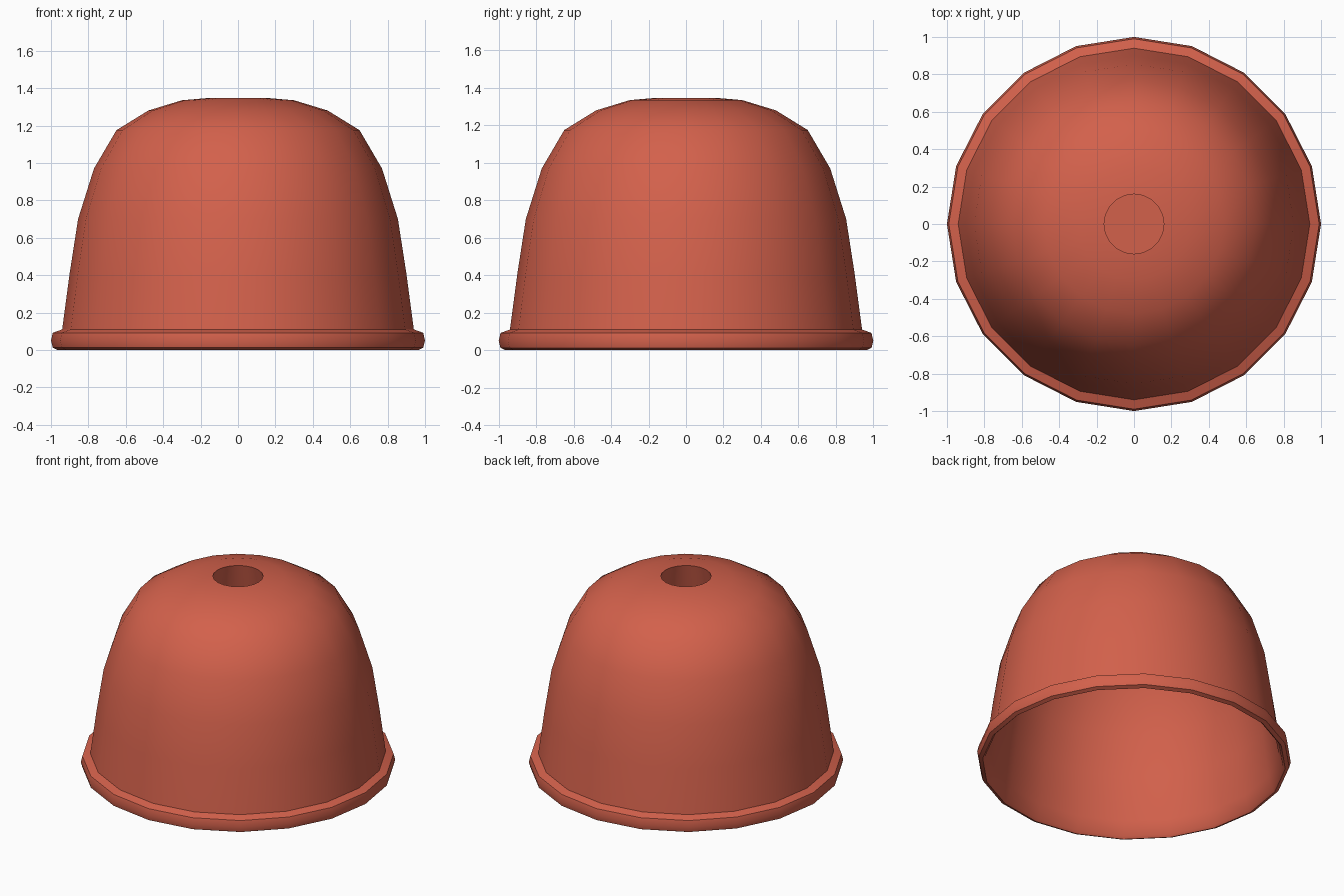
import bpy
import bmesh
from math import radians, sin, cos, tau

cube = bpy.data.objects.get("Cube")
if cube:
    bpy.data.objects.remove(cube, do_unlink=True)

SIDES = 20


def make_material(name, rgb):
    mat = bpy.data.materials.new(name)
    mat.use_nodes = True
    color = (*rgb, 1.0)
    mat.diffuse_color = color
    bsdf = mat.node_tree.nodes["Principled BSDF"]
    bsdf.inputs["Base Color"].default_value = color
    bsdf.inputs["Roughness"].default_value = 0.8
    return mat


def lathe(name, profile, mat):
    """Turn a (radius, height) profile around the z axis."""
    bm = bmesh.new()
    rings = []
    for r, z in profile:
        count = SIDES if r > 0 else 1
        rings.append([bm.verts.new((r * cos(tau * i / SIDES), r * sin(tau * i / SIDES), z))
                      for i in range(count)])
    for a, b in zip(rings, rings[1:]):
        for i in range(SIDES):
            j = (i + 1) % SIDES
            corners = [a[i % len(a)], a[j % len(a)], b[j % len(b)], b[i % len(b)]]
            bm.faces.new(list(dict.fromkeys(corners)))
    bmesh.ops.recalc_face_normals(bm, faces=bm.faces)
    mesh = bpy.data.meshes.new(name)
    bm.to_mesh(mesh)
    bm.free()
    mesh.materials.append(mat)
    obj = bpy.data.objects.new(name, mesh)
    bpy.context.collection.objects.link(obj)
    bpy.ops.object.select_all(action="DESELECT")
    obj.select_set(True)
    bpy.context.view_layer.objects.active = obj
    bpy.ops.object.shade_smooth_by_angle(angle=radians(42))
    return obj


terracotta = make_material("terracotta", (0.65, 0.119, 0.071))

# Thin domed shell: undercut top socket, outer wall, flared lip, inner wall
socket = [(0, 1.12), (0.21, 1.12), (0.16, 1.347)]
outer = [(0.30, 1.335), (0.48, 1.28), (0.65, 1.175), (0.77, 0.97),
         (0.855, 0.70), (0.90, 0.41), (0.94, 0.11)]
lip = [(0.99, 0.092), (1.0, 0.05), (0.99, 0.012), (0.965, 0.0), (0.95, 0.015)]
inner = [(0.922, 0.11), (0.882, 0.41), (0.837, 0.695), (0.752, 0.96),
         (0.638, 1.158), (0.472, 1.26), (0.296, 1.315)]
underside = [(0.18, 1.325), (0.215, 1.112), (0, 1.112)]
lathe("domed_shell", socket + outer + lip + inner + underside, terracotta)
